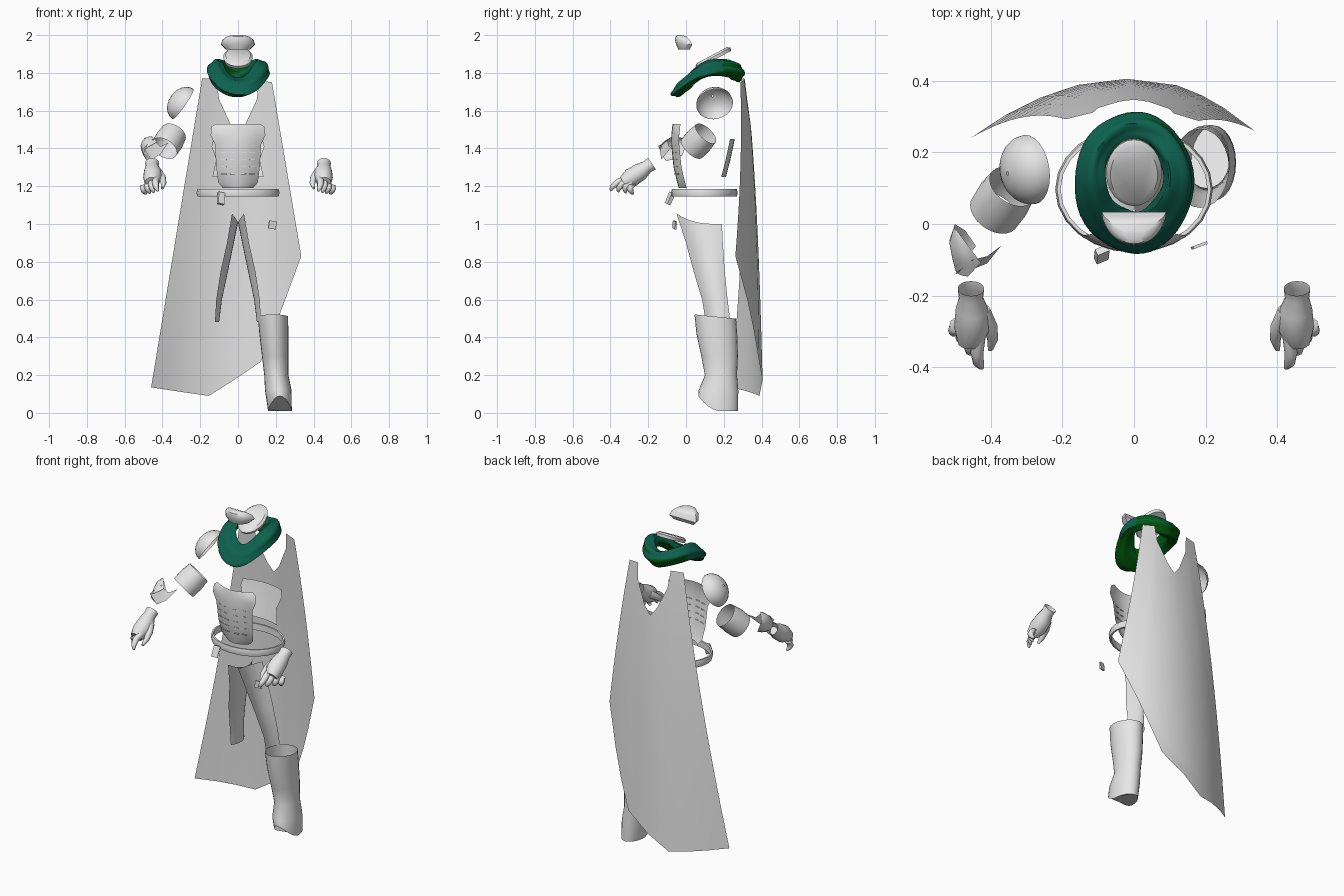
import bpy
import bmesh
import math
from mathutils import Vector

if "Cube" in bpy.data.objects:
    bpy.data.objects.remove(bpy.data.objects["Cube"])


def material(name, rgb):
    m = bpy.data.materials.new(name)
    m.use_nodes = True
    m.diffuse_color = (*rgb, 1)
    m.node_tree.nodes["Principled BSDF"].inputs["Base Color"].default_value = (*rgb, 1)
    return m


GREY = material("light grey", (0.8, 0.8, 0.8))
TEAL = material("teal green", (0.004, 0.12, 0.075))
GREEN = material("dark green", (0.0, 0.1, 0.004))


def loft(name, rows, mat=GREY, wrap=True, caps=(), closed=False, angle=40):
    """Skin rows of points; wrap joins each row's ends, closed joins last row to first."""
    bm = bmesh.new()
    grid = [[bm.verts.new(p) for p in row] for row in rows]
    n = len(rows[0])
    for r in range(len(rows) if closed else len(rows) - 1):
        a, b = grid[r], grid[(r + 1) % len(rows)]
        for c in range(n if wrap else n - 1):
            d = (c + 1) % n
            bm.faces.new((a[c], a[d], b[d], b[c]))
    for end in caps:
        bm.faces.new(grid[end])
    bmesh.ops.recalc_face_normals(bm, faces=bm.faces)
    mesh = bpy.data.meshes.new(name)
    bm.to_mesh(mesh)
    bm.free()
    mesh.materials.append(mat)
    ob = bpy.data.objects.new(name, mesh)
    bpy.context.collection.objects.link(ob)
    bpy.ops.object.select_all(action="DESELECT")
    ob.select_set(True)
    bpy.context.view_layer.objects.active = ob
    bpy.ops.object.shade_smooth_by_angle(angle=math.radians(angle))
    return ob


def ring(center, rx, ry, axis=(0, 0, 1), out=(1, 0, 0), n=24, sweep=360):
    """Ellipse or arc of points around an axis; an arc is centred on the out direction."""
    d = Vector(axis).normalized()
    o = Vector(out)
    o = (o - d * o.dot(d)).normalized()
    side = d.cross(o)
    pts = []
    for i in range(n):
        share = i / n if sweep == 360 else i / (n - 1)
        a = math.radians(sweep) * (share - 0.5)
        pts.append(Vector(center) + o * (rx * math.cos(a)) + side * (ry * math.sin(a)))
    return pts


def tube(name, pts, radii, n=10, caps=(0, -1)):
    axis = Vector(pts[-1]) - Vector(pts[0])
    return loft(name, [ring(p, r, r, axis, n=n) for p, r in zip(pts, radii)], caps=caps, angle=60)


def plate(name, table, depth, cols=9):
    """Curved sheet from rows of height, half width and middle y."""
    rows = []
    for z, w, y in table:
        us = [2 * i / (cols - 1) - 1 for i in range(cols)]
        rows.append([(u * w, y + depth * u * u, z) for u in us])
    return loft(name, rows, wrap=False)


def block(name, center, size, tilt=(0, 0, 0)):
    bpy.ops.mesh.primitive_cube_add(size=1, location=center, rotation=tilt)
    ob = bpy.context.object
    ob.name, ob.scale = name, size
    ob.data.materials.append(GREY)
    return ob


# Forehead cap: rounded in front, flat at the back
rows = []
for z, s, back in ((1.925, 0.72, 0.02), (1.95, 1, 0.033), (1.975, 0.92, 0.02),
                   (1.993, 0.65, 0.0), (2.0, 0.3, -0.02)):
    rows.append(ring((0, back, z), 0.085 * s, 0.09 * s, out=(0, -1, 0), n=15, sweep=180))
loft("forehead_cap", rows, caps=(0, -1))

# Tilted disc behind the neck
tilt = Vector((0, -0.47, 0.88))
base = Vector((0, 0.145, 1.88))
loft("neck_disc", [ring(base + tilt * h, 0.078 * s, 0.105 * s, tilt)
                   for h, s in ((-0.012, 0.95), (0.005, 1), (0.016, 0.85))], caps=(0, -1))

# Scarf: a folded ring, low in front and high at the nape, with a dark lining
rows = []
for i in range(48):
    t = math.tau * i / 48
    s = (1 - math.cos(t)) / 2
    cz = 1.72 + 0.34 * s - 0.26 * s * s
    wide, tall = 0.057 - 0.018 * s, 0.042 + 0.008 * s * s
    row = []
    for j in range(24):
        a = math.tau * j / 24
        fold = 1 + 0.11 * math.cos(5 * a + 2 * math.sin(t)) + 0.05 * math.sin(5 * t + a)
        dr, dz = wide * math.cos(a) * fold, tall * math.sin(a) * fold
        row.append(((0.124 + 0.85 * dr) * math.sin(t), 0.125 - (0.145 + dr) * math.cos(t),
                    cz + dz * 0.9 - dr * 0.55 * (1 - s)))
    rows.append(row)
scarf = loft("scarf", rows, TEAL, closed=True, angle=50)
scarf.data.materials.append(GREEN)
for f in scarf.data.polygons:
    outward = Vector((f.center.x, f.center.y - 0.125, 0)).dot(f.normal)
    nape = f.center.y > 0.2 and f.normal.y > 0.35 and f.normal.z < 0.35
    lining = outward < 0 and f.normal.z < 0
    f.material_index = int(f.normal.z < -0.6 or nape or lining)

# Cape: columns run from the notched collar edge to the slanted hem
collar = [(-0.19, 1.77), (-0.115, 1.77), (-0.1, 1.66), (-0.04, 1.53), (0, 1.48),
          (0.04, 1.53), (0.1, 1.66), (0.11, 1.76), (0.18, 1.75)]
hem = [(-0.46, 0.135), (-0.36, 0.12), (-0.26, 0.105), (-0.155, 0.09), (-0.02, 0.175),
       (0.12, 0.27), (0.19, 0.44), (0.25, 0.6), (0.335, 0.83)]
rows = []
for k in range(13):
    row = []
    for top, low in zip(collar, hem):
        x, z = Vector(top).lerp(Vector(low), k / 12)
        bend = 1.1 if x > 0 else 0.8
        row.append((x, 0.41 - 0.025 * z - 0.008 * z ** 3 - bend * x * x, z))
    rows.append(row)
loft("cape", rows, wrap=False)

# Torso plates
plate("chest_plate", [(1.53, 0.118, -0.07), (1.515, 0.14, -0.073), (1.47, 0.145, -0.078),
                      (1.42, 0.122, -0.078), (1.3, 0.115, -0.066), (1.22, 0.105, -0.047),
                      (1.19, 0.08, -0.038)], 0.042)
plate("back_plate", [(1.45, 0.13, 0.258), (1.41, 0.14, 0.25), (1.34, 0.115, 0.235),
                     (1.25, 0.135, 0.212)], -0.025)
for k in range(5):
    for x in (-0.075, -0.03, 0.03, 0.075):
        y = -0.062 - 0.0035 * k + 3 * x * x
        block("chest_ridge", (x, y, 1.265 + 0.038 * k), (0.028, 0.006, 0.004), (0, 0, 4 * x))

# Belt, buckle and loose tag
rows = [ring((0, 0.097, 1.165 + h), 0.22 + e, 0.177 + e)
        for h, e in ((-0.02, -0.005), (0, 0), (0.02, -0.005), (0.02, -0.015), (-0.02, -0.015))]
loft("belt", rows, closed=True)
block("belt_buckle", (-0.09, -0.085, 1.135), (0.036, 0.02, 0.065), (-0.35, 0.2, 0.4))
block("hip_tag", (0.182, -0.06, 0.995), (0.042, 0.008, 0.042), (0, 0.15, 0.35))

# Inner trouser panels meeting at the crotch
legs = [(1.0, -0.05, 0.19, 0.0, 0.032), (0.9, 0, 0.195, 0.022, 0.058),
        (0.75, 0.04, 0.205, 0.053, 0.092), (0.6, 0.085, 0.22, 0.085, 0.115),
        (0.48, 0.105, 0.235, 0.1, 0.122)]
for side, label in ((1, "left"), (-1, "right")):
    rows = []
    for z, front, back, near, far in legs:
        row = []
        for i in range(9):
            v = i / 8
            lift = 0.055 * (1 - v) ** 3 if z == 1.0 else 0
            x = near + (far - near) * (2 * v - 1) ** 2
            row.append((side * x, front + (back - front) * v, z + lift))
        rows.append(row)
    loft(label + "_trouser_panel", rows, wrap=False)

# Boot shaft, open at the top
shaft = [(0.51, 0.185, 0.155, 0.08, 0.11), (0.42, 0.19, 0.163, 0.077, 0.108),
         (0.3, 0.197, 0.178, 0.07, 0.097), (0.2, 0.203, 0.185, 0.064, 0.085),
         (0.12, 0.213, 0.172, 0.07, 0.105), (0.03, 0.222, 0.17, 0.063, 0.105)]
rows = [ring((x, y, z), rx, ry) for z, x, y, rx, ry in shaft]
for p in rows[0]:
    p.z -= 0.1 * (p.y - 0.155)
for p in rows[-1]:
    toe = max(0, 0.17 - p.y) / 0.105
    p.z += 0.06 * toe ** 2 - 0.02 * (1 - toe)
loft("left_boot", rows, caps=(-1,))

# Right arm armour: domed pauldron, arm tube and bent elbow guard
axis = Vector((-0.8, -0.14, 0.56)).normalized()
rim = Vector((-0.292, 0.152, 1.635))
rows = []
for k in range(7):
    a = math.radians(14.5 * k)
    r = 0.098 * math.cos(a)
    rows.append(ring(rim + axis * (0.075 * math.sin(a)), r, r, axis))
loft("right_pauldron", rows, angle=60)

axis = Vector((-0.4, -0.58, -0.62)).normalized()
mid = Vector((-0.365, 0.068, 1.44))
loft("right_arm_tube", [ring(mid + axis * h, r, r, axis)
                        for h, r in ((-0.06, 0.07), (0, 0.077), (0.06, 0.074))])

axis = Vector((0.1, -0.85, -0.45)).normalized()
mid = Vector((-0.455, -0.07, 1.4))
loft("right_elbow_guard", [ring(mid + axis * h, r, r, axis, (-1, 0, 0.15), 9, sweep)
                           for h, r, sweep in ((-0.075, 0.04, 60), (-0.03, 0.058, 170),
                                               (0.02, 0.055, 220), (0.06, 0.05, 130))], wrap=False)
loft("right_elbow_wing", [[(-0.5, -0.14, 1.4), (-0.45, -0.1, 1.45)],
                          [(-0.46, -0.13, 1.34), (-0.41, -0.09, 1.41)],
                          [(-0.41, -0.11, 1.37), (-0.37, -0.06, 1.43)]], wrap=False)

# Gloved hands, mirrored, with open cuffs
for side, label in ((1, "left"), (-1, "right")):
    def at(x, y, z):
        return (side * x, y, z)

    tube(label + "_palm", [at(0.455, -0.18, 1.32), at(0.455, -0.205, 1.303), at(0.452, -0.24, 1.278),
                           at(0.452, -0.29, 1.245), at(0.457, -0.33, 1.218)],
         [0.037, 0.034, 0.046, 0.05, 0.035], 16, caps=(-1,))
    tube(label + "_thumb", [at(0.425, -0.24, 1.275), at(0.4, -0.285, 1.245), at(0.394, -0.325, 1.215),
                            at(0.4, -0.35, 1.19)], [0.024, 0.019, 0.015, 0.008])
    for i in range(4):
        x = 0.432 + 0.021 * i
        tube(label + "_finger", [at(x, -0.3 + 0.006 * i, 1.245 - 0.012 * i),
                                 at(x + 0.006, -0.36 + 0.021 * i, 1.222 - 0.011 * i),
                                 at(x + 0.002, -0.39 + 0.033 * i, 1.197 - 0.009 * i),
                                 at(x - 0.006, -0.402 + 0.04 * i, 1.178 - 0.007 * i)],
             [0.02, 0.018, 0.015, 0.008])
